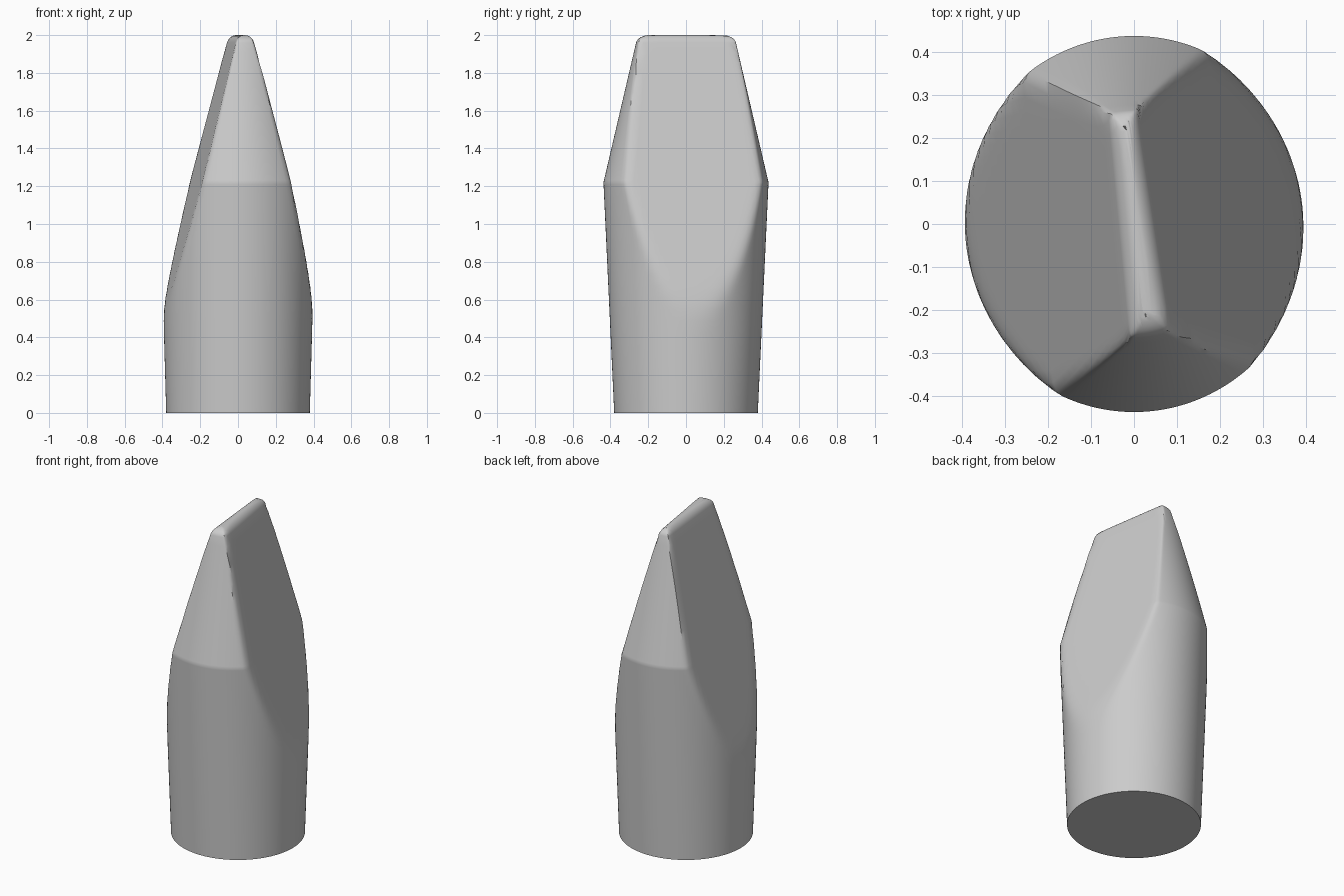
import bpy, bmesh, math

if "Cube" in bpy.data.objects:
    bpy.data.objects.remove(bpy.data.objects["Cube"], do_unlink=True)

SHOULDER, TOP, ROUND, SEGMENTS = 1.22, 2.0, 0.04, 128


def mix(a, b, t):
    return a + (b - a) * t


# Round body: flares gently up to the shoulder, then tapers to the tip
def body_radii(z):
    if z < SHOULDER:
        t = z / SHOULDER
        return mix(0.38, 0.415, t), mix(0.38, 0.437, t)
    t = (z - SHOULDER) / (TOP - SHOULDER)
    return mix(0.415, 0.25, t), mix(0.437, 0.255, t)


# One cross-section: the round body trimmed by two slanted side planes,
# with softened corners; inset shrinks it for the rounded tip
def section(z, inset):
    rx, ry = body_radii(z)
    rx, ry = rx - inset * 1.5, ry - inset * 1.5
    right = 0.235 - 0.25 * (z - SHOULDER) - inset * 0.8
    left = 0.225 - 0.255 * (z - SHOULDER) - inset * 0.8
    cx = (right - left) / 2 if z > SHOULDER else (0.005 * z / SHOULDER)
    wide = min(rx, (right + left) / 2)
    power = mix(50, 14, max(0, (z - SHOULDER) / (TOP - SHOULDER)) ** 3)
    points = []
    for i in range(SEGMENTS):
        a = 2 * math.pi * i / SEGMENTS
        ux, uy = wide * math.cos(a), ry * math.sin(a)
        # distance along the ray to the elliptical wall
        qa = (ux / rx) ** 2 + (uy / ry) ** 2
        qb = cx * ux / rx ** 2
        qc = (cx / rx) ** 2 - 1
        reach = [(-qb + math.sqrt(qb * qb - qa * qc)) / qa]
        # distance to each side plane
        for sign, offset, yaw in ((1, right, 0.155), (-1, left, -0.095)):
            toward = sign * ux + yaw * uy
            if toward > 1e-6:
                reach.append((offset - sign * cx) / toward)
        s = sum(r ** -power for r in reach) ** (-1 / power)
        points.append((cx + s * ux, s * uy, z))
    return points


levels = [(SHOULDER * i / 20, 0) for i in range(20)]
levels += [(SHOULDER - 0.012, 0), (SHOULDER, 0), (SHOULDER + 0.012, 0)]
levels += [(mix(SHOULDER, TOP - ROUND, i / 14), 0) for i in range(1, 15)]
for i in range(1, 8):
    a = math.radians(80) * i / 7
    levels.append((TOP - ROUND + ROUND * math.sin(a) / math.sin(math.radians(80)),
                   ROUND * (1 - math.cos(a))))

# Loft the sections into a closed solid
bm = bmesh.new()
rings = [[bm.verts.new(p) for p in section(z, d)] for z, d in levels]
for low, high in zip(rings, rings[1:]):
    for i in range(SEGMENTS):
        j = (i + 1) % SEGMENTS
        bm.faces.new((low[i], low[j], high[j], high[i]))
bm.faces.new(rings[0][::-1])
bm.faces.new(rings[-1])
bmesh.ops.recalc_face_normals(bm, faces=bm.faces)

mesh = bpy.data.meshes.new("chisel_tooth")
bm.to_mesh(mesh)
bm.free()
tooth = bpy.data.objects.new("chisel_tooth", mesh)
bpy.context.collection.objects.link(tooth)

# Plain grey material
grey = bpy.data.materials.new("light_grey")
grey.use_nodes = True
colour = (0.6, 0.6, 0.6, 1)
grey.diffuse_color = colour
grey.node_tree.nodes["Principled BSDF"].inputs["Base Color"].default_value = colour
mesh.materials.append(grey)

bpy.ops.object.select_all(action="DESELECT")
tooth.select_set(True)
bpy.context.view_layer.objects.active = tooth
bpy.ops.object.shade_smooth_by_angle(angle=math.radians(40))
